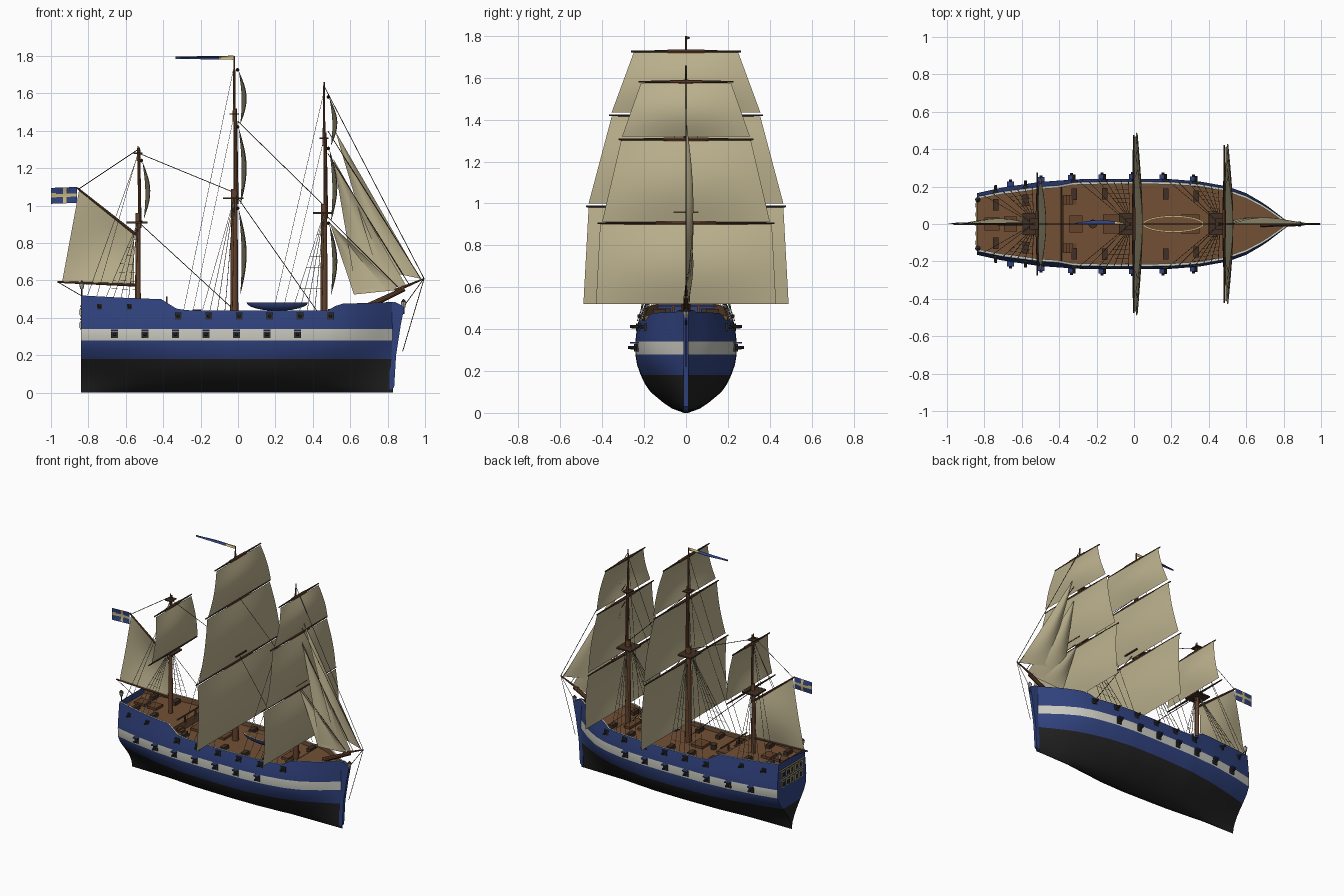
import bpy, bmesh, math
from mathutils import Vector, Matrix

if "Cube" in bpy.data.objects:
    bpy.data.objects.remove(bpy.data.objects["Cube"])


def material(name, *rgb):
    m = bpy.data.materials.new(name)
    m.use_nodes = True
    m.diffuse_color = (*rgb, 1)
    m.node_tree.nodes["Principled BSDF"].inputs["Base Color"].default_value = (*rgb, 1)
    return m


BLACK = material("tar black", .016, .016, .016)
BLUE = material("hull blue", .03, .055, .21)
WHITE = material("band white", .6, .6, .54)
SAIL = material("sailcloth", .5, .44, .27)
DECK = material("deck brown", .17, .08, .035)
MAST = material("mast brown", .13, .055, .025)
DARK = material("dark wood", .055, .03, .018)
IRON = material("iron", .025, .025, .028)
ROPE = material("rope", .16, .14, .1)
GOLD = material("pale gold", .55, .46, .2)
made = []


def finish(name, bm, *mats):
    me = bpy.data.meshes.new(name)
    bm.to_mesh(me)
    bm.free()
    ob = bpy.data.objects.new(name, me)
    bpy.context.collection.objects.link(ob)
    for m in mats:
        me.materials.append(m)
    made.append(ob)
    return ob


def tint(verts, idx):
    for f in {f for v in verts for f in v.link_faces}:
        f.material_index = idx


def box(bm, c, s, idx=0):
    mat = Matrix.Translation(c) @ Matrix.Diagonal((*s, 1))
    tint(bmesh.ops.create_cube(bm, size=1, matrix=mat)["verts"], idx)


def rod(bm, a, b, r1, r2=None, n=8, idx=0):
    a, b = Vector(a), Vector(b)
    rot = (b - a).to_track_quat('Z', 'Y').to_matrix().to_4x4()
    tint(bmesh.ops.create_cone(bm, cap_ends=True, segments=n, radius1=r1, radius2=r1 if r2 is None else r2,
                               depth=(b - a).length, matrix=Matrix.Translation((a + b) / 2) @ rot)["verts"], idx)


def prism(bm, pts, half):
    rows = [[bm.verts.new((x, s * half, z)) for x, z in pts] for s in (-1, 1)]
    bm.faces.new(rows[0])
    bm.faces.new(rows[1][::-1])
    for i in range(len(pts)):
        j = (i + 1) % len(pts)
        bm.faces.new((rows[0][j], rows[0][i], rows[1][i], rows[1][j]))


def patch(bm, a, b, c, d, bulge, edge=0., n=10):
    """Billowed cloth between four corners."""
    a, b, c, d, bulge = map(Vector, (a, b, c, d, bulge))
    grid = []
    for j in range(n + 1):
        v = j / n
        row = []
        for i in range(n + 1):
            u = i / n
            w = math.sin(math.pi * v) * (edge + (1 - edge) * math.sin(math.pi * u))
            row.append(bm.verts.new(a.lerp(b, u).lerp(d.lerp(c, u), v) + bulge * w))
        grid.append(row)
    for j in range(n):
        for i in range(n):
            bm.faces.new((grid[j][i], grid[j][i + 1], grid[j + 1][i + 1], grid[j + 1][i]))
    bmesh.ops.remove_doubles(bm, verts=bm.verts[:], dist=.0005)


def table(pairs, x):
    if x <= pairs[0][0]:
        return pairs[0][1]
    for (x0, y0), (x1, y1) in zip(pairs, pairs[1:]):
        if x <= x1:
            return y0 + (y1 - y0) * (x - x0) / (x1 - x0)
    return pairs[-1][1]


# Hull lines: midship section, plan at deck and keel, sheer and deck height
SECTION = [(0, .01), (.02, .065), (.05, .11), (.1, .17), (.14, .197), (.18, .216), (.23, .234),
           (.28, .242), (.34, .242), (.4, .235), (.5, .215)]
PLAN = [(-.84, .68), (-.7, .81), (-.5, .93), (-.3, .99), (0, 1), (.2, .99), (.35, .94), (.5, .83),
        (.6, .68), (.7, .44), (.8, .12), (.83, .03)]
KEEL = [(-.84, .05), (-.7, .3), (-.5, .65), (-.3, .9), (0, 1), (.2, .95), (.4, .72), (.6, .36), (.7, .18), (.83, .03)]
SHEER = [(-.84, .52), (-.6, .507), (-.41, .5), (-.33, .45), (-.27, .44), (.48, .44), (.54, .475), (.83, .485)]
FLOOR = [(-.84, .475), (-.39, .465), (-.385, .41), (.48, .41), (.52, .44), (.83, .445)]


def sheer(x):
    return table(SHEER, x)


def breadth(x, z):
    t = min(z / .3, 1)
    t = t * t * (3 - 2 * t)
    return table(SECTION, z) * (table(KEEL, x) * (1 - t) + table(PLAN, x) * t)


bm = bmesh.new()
levels = [0, .02, .05, .1, .14, .18, .23, .28, .34, .39]
stations = sorted({-.39, -.385, -.41, -.33, .48, .52, .83} | {round(-.84 + .04 * i, 2) for i in range(42)})
rows = []
for x in stations:
    top, floor = sheer(x), table(FLOOR, x)
    inner = max(breadth(x, top) - .013, 0)
    prof = [(0, 0)] + [(breadth(x, z), z) for z in levels + [top]] + [(inner, top), (inner, floor), (0, floor)]
    rows.append([bm.verts.new((x, y, z)) for y, z in prof])
for r0, r1 in zip(rows, rows[1:]):
    for k in range(len(r0) - 1):
        f = bm.faces.new((r0[k], r1[k], r1[k + 1], r0[k + 1]))
        f.material_index = 0 if k < 6 else 2 if k in (8, 11) else 3 if k > 11 else 1
back = rows[0][:11 + 1]
mid = [bm.verts.new((-.84, 0, v.co.z)) for v in back]
for k in range(1, 11):
    f = bm.faces.new((back[k], back[k + 1], mid[k + 1], mid[k]))
    f.material_index = 0 if k < 6 else 1
bmesh.ops.remove_doubles(bm, verts=bm.verts[:], dist=.0001)
bmesh.ops.recalc_face_normals(bm, faces=bm.faces[:])
hull = finish("hull", bm, BLACK, BLUE, WHITE, DECK)
hull.modifiers.new("Mirror", 'MIRROR').use_axis = (False, True, False)

bm = bmesh.new()
prism(bm, [(.81, .005), (.835, .03), (.845, .2), (.87, .36), (.89, .46), (.84, .485), (.81, .48)], .011)
finish("stem", bm, BLUE)

# Guns, ports and lids
bm = bmesh.new()
ports = [(-.66 + .163 * i, .31, 1) for i in range(7)] + [(-.32 + .163 * i, .41, 0) for i in range(6)]
ports += [(-.74, .46, 0), (-.58, .46, 0)]
for x, z, lid in ports:
    size = .028 if z > .45 else .036
    for s in (-1, 1):
        y = breadth(x, z)
        box(bm, (x, s * y, z), (size, .012, size))
        rod(bm, (x, s * (y - .02), z), (x, s * (y + .035), z + .002), .01, .007)
        if lid:
            box(bm, (x, s * (y + .012), z + .024), (size, .026, .007), 1)
        else:
            box(bm, (x, s * (y - .07), table(FLOOR, x) + .014), (.03, .06, .025), 2)
finish("guns", bm, IRON, BLUE, DARK)

# Stern gallery windows and lanterns
bm = bmesh.new()
for z in (.36, .43):
    for i in range(-2, 3):
        box(bm, (-.842, i * .05, z), (.006, .036, .044))
        box(bm, (-.845, i * .05, z), (.006, .022, .03), 1)
    box(bm, (-.842, 0, z + .033), (.008, .28, .007))
finish("stern_windows", bm, GOLD, IRON)
bm = bmesh.new()
for x, y, z in ((-.835, .13, .52), (-.835, -.13, .52), (.885, 0, .42)):
    rod(bm, (x, y, z), (x, y, z + .04), .004, idx=1)
    rod(bm, (x, y, z + .035), (x, y, z + .065), .009, .015)
    rod(bm, (x, y, z + .065), (x, y, z + .08), .015, .002, idx=1)
finish("lanterns", bm, WHITE, IRON)

# Deck fittings
bm = bmesh.new()
for x, w, d in ((-.12, .09, .1), (.3, .1, .1), (-.31, .07, .09), (.42, .05, .14), (-.66, .07, .08), (-.76, .08, .07)):
    box(bm, (x, 0, table(FLOOR, x) + .008), (w, d, .018))
for s in (-1, 1):
    for i in range(4):
        box(bm, (-.37 + .018 * i, s * .13, .448 - .012 * i), (.018, .05, .012))
    box(bm, (-.38, s * .06, .49), (.008, .012, .05))
rod(bm, (-.22, 0, .41), (-.22, 0, .445), .018, .024, 12, 1)
box(bm, (-.38, 0, .512), (.008, .3, .007))
finish("deck_fittings", bm, MAST, DARK)

bm = bmesh.new()
bmesh.ops.create_uvsphere(bm, u_segments=24, v_segments=12, radius=1,
                          matrix=Matrix.Translation((.21, 0, .483)) @ Matrix.Diagonal((.165, .046, .045, 1)))
cut = bmesh.ops.bisect_plane(bm, geom=bm.verts[:] + bm.edges[:] + bm.faces[:], plane_co=(0, 0, .483),
                             plane_no=(0, 0, 1), clear_outer=True)
rim = bmesh.ops.holes_fill(bm, edges=bm.edges[:], sides=0)["faces"]
bmesh.ops.inset_region(bm, faces=rim, thickness=.007)
for f in bm.faces:
    f.material_index = 1 if f in rim else 2 if f.normal.z > .9 else 0
finish("ship_boat", bm, BLUE, DECK, GOLD)

# Masts: name, x, heights of lower, middle and top sections, thickness
masts = [("mizzen", -.535, .91, 1.28, 1.32, .016), ("main", -.02, 1.04, 1.49, 1.8, .022), ("fore", .46, .96, 1.36, 1.66, .02)]
rig = bmesh.new()
for name, x, z1, z2, z3, r in masts:
    bm = bmesh.new()
    rod(bm, (x, 0, .4), (x, 0, z1 + .05), r, r * .75, 12)
    rod(bm, (x + .01, 0, z1 - .03), (x + .005, 0, z2 + .03), r * .6, r * .45, 10)
    rod(bm, (x, 0, z2 - .04), (x, 0, z3), r * .4, r * .2)
    box(bm, (x - .005, 0, z1), (.11, .12, .01), 1)
    box(bm, (x, 0, z2), (.05, .06, .007), 1)
    finish(name + "_mast", bm, MAST, DARK)
    # Shrouds with ratlines, then backstays
    for s in (-1, 1):
        feet = [Vector((x - .01 - .04 * i, 0, 0)) for i in range(5)]
        for f in feet:
            f.z = sheer(f.x)
            f.y = s * (breadth(f.x, f.z) + .006)
        head = Vector((x, s * .02, z1))
        for f in feet:
            rod(rig, f, head, .0016, n=4)
        for t in range(1, 8):
            rod(rig, feet[0].lerp(head, t / 9), feet[-1].lerp(head, t / 9), .001, n=3)
        for dx, zt in ((.22, z2), (.27, z3 - .05)):
            foot = x - dx
            rod(rig, (foot, s * breadth(foot, sheer(foot)), sheer(foot)), (x, 0, zt), .0014, n=4)
finish("shrouds", rig, ROPE)

# Square sails and yards: mast x, foot z, head z, foot and head half widths
squares = [("main_course", .0, .52, .98, .49, .465), ("main_topsail", .0, 1.0, 1.415, .465, .355),
           ("main_topgallant", .0, 1.435, 1.72, .355, .25), ("fore_course", .485, .52, .9, .43, .41),
           ("fore_topsail", .485, .915, 1.3, .4, .31), ("fore_topgallant", .485, 1.32, 1.575, .305, .215),
           ("mizzen_topsail", -.515, .93, 1.235, .26, .2)]
yards = bmesh.new()
for name, x, z0, z1, w0, w1 in squares:
    bm = bmesh.new()
    patch(bm, (x + .012, -w0, z0), (x + .012, w0, z0), (x + .004, w1, z1), (x + .004, -w1, z1), (.038, 0, 0), .3, 12)
    finish(name, bm, SAIL)
    for s in (-1, 1):
        rod(yards, (x - .002, 0, z1 + .006), (x - .002, s * (w1 + .012), z1 + .006), .008, .004)
        rod(yards, (x - .002, 0, z1 + .006), (x - .002, s * w1 * .35, z1 + .006), .01, .009, idx=1)
for s in (-1, 1):
    rod(yards, (-.517, 0, .915), (-.517, s * .275, .915), .008, .004)
finish("yards", yards, DARK, MAST)

# Fore and aft sails with their spars
bm = bmesh.new()
patch(bm, (-.94, 0, .595), (-.555, 0, .58), (-.555, 0, .85), (-.85, 0, 1.08), (0, .03, 0), .2)
finish("spanker", bm, SAIL)
jibs = [((.52, 1.4), (.975, .61), (.74, .66)), ((.51, 1.25), (.9, .57), (.63, .55)), ((.49, .91), (.86, .55), (.62, .525))]
for i, (head, tack, clew) in enumerate(jibs):
    h, t, c = [Vector((x, 0, z)) for x, z in (head, tack, clew)]
    c.y = .02
    bm = bmesh.new()
    patch(bm, t, c, h, h, (0, .03, 0), .1)
    finish(f"jib_{i + 1}", bm, SAIL)
bm = bmesh.new()
rod(bm, (.68, 0, .455), (.89, 0, .555), .017, .012, 10)
rod(bm, (.84, 0, .545), (.995, 0, .61), .009, .004)
rod(bm, (-.545, 0, .845), (-.86, 0, 1.095), .008, .005)
rod(bm, (-.545, 0, .575), (-.965, 0, .592), .008, .005)
finish("spars", bm, MAST)

# Stays
bm = bmesh.new()
stays = [((0, 1.45), (.46, 1.0)), ((0, 1.04), (.42, .44)), ((-.53, 1.28), (-.02, 1.07)), ((-.53, .91), (-.04, .46)),
         ((.46, 1.64), (.995, .61)), ((.48, 1.4), (.98, .605)), ((.48, 1.28), (.92, .57)), ((.47, .95), (.87, .55)),
         ((.995, .61), (.88, .22)), ((.99, .605), (.885, .46)), ((-.96, .59), (-.84, .52)), ((-.535, 1.3), (-.85, 1.09))]
for (xa, za), (xb, zb) in stays:
    rod(bm, (xa, 0, za), (xb, 0, zb), .002, n=4)
finish("stays", bm, DARK)

# Ensign with a cross, and masthead pennant
bm = bmesh.new()
patch(bm, (-.86, 0, 1.015), (-1, 0, 1.01), (-1, 0, 1.095), (-.86, 0, 1.1), (0, .008, 0), 0, 15)
for f in bm.faces:
    c = f.calc_center_median()
    f.material_index = 1 if abs(c.x + .925) < .011 or abs(c.z - 1.056) < .009 else 0
finish("ensign", bm, BLUE, GOLD)
bm = bmesh.new()
patch(bm, (-.025, 0, 1.78), (-.335, 0, 1.785), (-.335, 0, 1.797), (-.025, 0, 1.802), (0, .02, 0), 0, 12)
for f in bm.faces:
    f.material_index = 1 if f.calc_center_median().x > -.11 else 0
finish("pennant", bm, BLUE, GOLD)

bpy.ops.object.select_all(action='DESELECT')
for ob in made:
    ob.select_set(True)
bpy.context.view_layer.objects.active = hull
bpy.ops.object.shade_smooth_by_angle(angle=math.radians(35))
